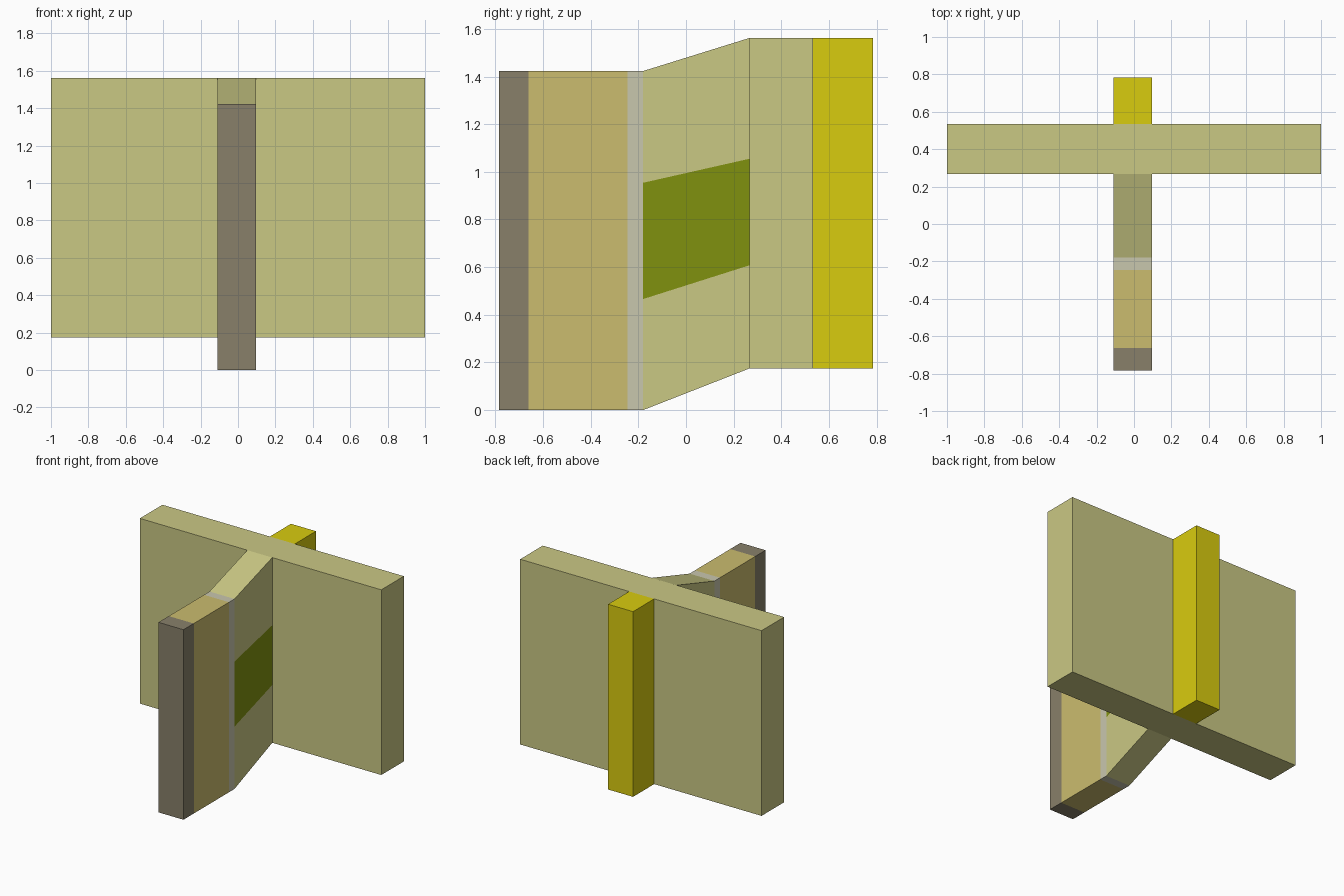
import bpy, bmesh

if "Cube" in bpy.data.objects:
    bpy.data.objects.remove(bpy.data.objects["Cube"])


def material(name, rgb):
    m = bpy.data.materials.new(name)
    lin = [((c / 255 + 0.055) / 1.055) ** 2.4 if c > 10 else c / 255 / 12.92 for c in rgb]
    m.diffuse_color = (*lin, 1)
    m.use_nodes = True
    m.node_tree.nodes["Principled BSDF"].inputs["Base Color"].default_value = m.diffuse_color
    return m


def section(name, front, back, xs, mats, front_cells=(), back_cells=()):
    """Loft between two stations (y, z list); caps only the listed x cells."""
    bm = bmesh.new()
    grid = [[[bm.verts.new((x, y, z)) for z in zs] for x in xs] for y, zs in (front, back)]
    f, b = grid
    rows = len(front[1]) - 1
    for i in range(len(xs) - 1):
        for k in (0, rows):                       # underside and top
            bm.faces.new((f[i][k], f[i + 1][k], b[i + 1][k], b[i][k])[::1 if k else -1])
        for k in range(rows):                     # end caps
            if i in front_cells:
                bm.faces.new((f[i][k], f[i + 1][k], f[i + 1][k + 1], f[i][k + 1]))
            if i in back_cells:
                bm.faces.new((b[i + 1][k], b[i][k], b[i][k + 1], b[i + 1][k + 1]))
    for k in range(rows):                         # left and right sides
        for i, step in ((0, -1), (-1, 1)):
            face = bm.faces.new((f[i][k], b[i][k], b[i][k + 1], f[i][k + 1])[::step])
            face.material_index = 1 if rows == 3 and k == 1 else 0
    for v in [v for v in bm.verts if not v.link_faces]:
        bm.verts.remove(v)
    me = bpy.data.meshes.new(name)
    bm.to_mesh(me)
    bm.free()
    for m in mats:
        me.materials.append(m)
    ob = bpy.data.objects.new(name, me)
    bpy.context.collection.objects.link(ob)
    return ob


sand = material("sand", (202, 200, 132))
yellow = material("yellow", (217, 204, 15))
tan = material("tan", (203, 188, 110))
grey = material("warm_grey", (136, 128, 106))
pale = material("pale_grey", (201, 199, 174))
olive = material("olive", (128, 145, 15))

L, R = -0.11, 0.097          # thickness of the upright blade
low, high = [0, 1.423], [0.175, 1.562]

# Front blade: tip, body and pale band
section("front_tip", (-0.784, low), (-0.662, low), [L, R], [grey], front_cells=(0,))
section("front_body", (-0.662, low), (-0.245, low), [L, R], [tan])
section("pale_band", (-0.245, low), (-0.18, low), [L, R], [pale])

# Sloping neck with an olive side panel
section("neck", (-0.18, [0, 0.466, 0.954, 1.423]), (0.267, [0.175, 0.608, 1.055, 1.562]),
        [L, R], [sand, olive])

# Wide cross slab, open where the neck and rear post join
section("cross_slab", (0.267, high), (0.534, high), [-1, L, R, 1], [sand],
        front_cells=(0, 2), back_cells=(0, 2))

# Rear post
section("rear_post", (0.534, high), (0.784, high), [L, R], [yellow], back_cells=(0,))
